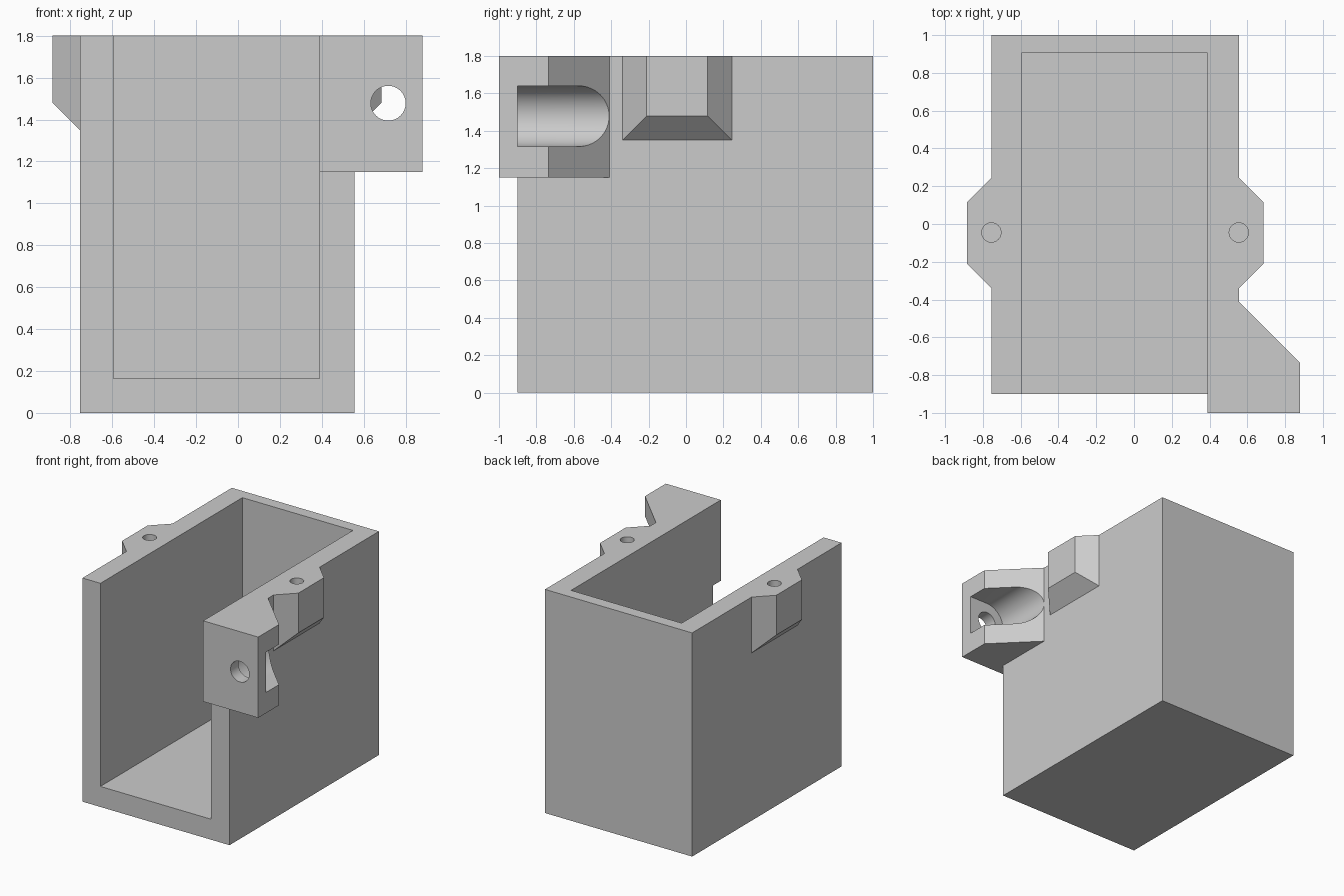
import bpy, bmesh, math
from mathutils import Matrix, Vector

default = bpy.data.objects.get("Cube")
if default:
    bpy.data.objects.remove(default, do_unlink=True)

grey = bpy.data.materials.new("plain grey")
grey.use_nodes = True
grey.diffuse_color = (0.6, 0.6, 0.6, 1)
grey.node_tree.nodes["Principled BSDF"].inputs["Base Color"].default_value = (0.6, 0.6, 0.6, 1)


def finish(name, bm):
    bmesh.ops.recalc_face_normals(bm, faces=bm.faces)
    mesh = bpy.data.meshes.new(name)
    bm.to_mesh(mesh)
    bm.free()
    mesh.materials.append(grey)
    ob = bpy.data.objects.new(name, mesh)
    bpy.context.collection.objects.link(ob)
    return ob


def box(name, lo, hi):
    bm = bmesh.new()
    lo, hi = Vector(lo), Vector(hi)
    mid = Matrix.Translation((lo + hi) / 2)
    bmesh.ops.create_cube(bm, size=1, matrix=mid @ Matrix.Diagonal((*(hi - lo), 1)))
    return finish(name, bm)


def prism(name, outline, z0, z1):
    bm = bmesh.new()
    face = bm.faces.new([bm.verts.new((x, y, z0)) for x, y in outline])
    top = bmesh.ops.extrude_face_region(bm, geom=[face])["geom"]
    verts = [v for v in top if isinstance(v, bmesh.types.BMVert)]
    bmesh.ops.translate(bm, verts=verts, vec=(0, 0, z1 - z0))
    return finish(name, bm)


def hull(name, points):
    bm = bmesh.new()
    for p in points:
        bm.verts.new(p)
    bmesh.ops.convex_hull(bm, input=bm.verts)
    bmesh.ops.dissolve_limit(bm, angle_limit=0.01, verts=bm.verts, edges=bm.edges)
    return finish(name, bm)


def rod(name, centre, radius, depth, along_y=False):
    bm = bmesh.new()
    turn = Matrix.Rotation(math.pi / 2, 4, "X") if along_y else Matrix()
    bmesh.ops.create_cone(bm, cap_ends=True, segments=64, radius1=radius, radius2=radius,
                          depth=depth, matrix=Matrix.Translation(centre) @ turn)
    return finish(name, bm)


def combine(target, other, operation):
    mod = target.modifiers.new("combine", "BOOLEAN")
    mod.operation, mod.object, mod.solver = operation, other, "EXACT"
    bpy.context.view_layer.objects.active = target
    bpy.ops.object.modifier_apply(modifier=mod.name)
    bpy.data.objects.remove(other, do_unlink=True)


TOP, ABOVE = 1.8, 1.95
LEFT, RIGHT = -0.755, 0.555

# Side bracket with its U-shaped nut recess and bolt hole
bracket = prism("bracket", [(0.3, -1), (0.88, -1), (0.88, -0.735),
                            (RIGHT, -0.41), (0.3, -0.41)], 1.15, ABOVE)
bx, bz, br = 0.718, 1.478, 0.162
combine(bracket, rod("recess_round", (bx, -0.6, bz), br, 0.6, True), "DIFFERENCE")
combine(bracket, box("recess_slot", (bx, -0.9, bz - br), (1.1, -0.3, bz + br)), "DIFFERENCE")
combine(bracket, rod("bolt_hole", (0.717, -0.95, bz), 0.083, 0.3, True), "DIFFERENCE")

# Outer block joined to the bracket and the two chamfered lugs
holder = box("open_box_holder", (LEFT, -0.9, 0), (RIGHT, 1, ABOVE))
combine(holder, bracket, "UNION")
for wall, side in ((LEFT, -1), (RIGHT, 1)):
    points = []
    for out, y0, y1, z in ((-0.08, -0.34, 0.245, 1.35), (0, -0.34, 0.245, 1.35),
                           (0.13, -0.21, 0.115, 1.48)):
        points += [(wall + side * out, y, h) for y in (y0, y1) for h in (z, ABOVE)]
    combine(holder, hull("lug", points), "UNION")

# Cavity open to the front and top, then a level rim
combine(holder, box("cavity", (-0.595, -1.3, 0.165), (0.39, 0.905, 2.3)), "DIFFERENCE")
combine(holder, box("rim_trim", (-1.5, -1.5, TOP), (1.5, 1.5, 2.5)), "DIFFERENCE")

# Blind screw holes in the lugs
for wall in (LEFT, RIGHT):
    combine(holder, rod("screw_hole", (wall, -0.045, TOP), 0.051, 0.6), "DIFFERENCE")

# One colour, smooth only inside the round cuts
holder.data.materials.clear()
holder.data.materials.append(grey)
for poly in holder.data.polygons:
    poly.material_index = 0
bpy.ops.object.select_all(action="DESELECT")
holder.select_set(True)
bpy.context.view_layer.objects.active = holder
bpy.ops.object.shade_smooth_by_angle(angle=math.radians(25))
